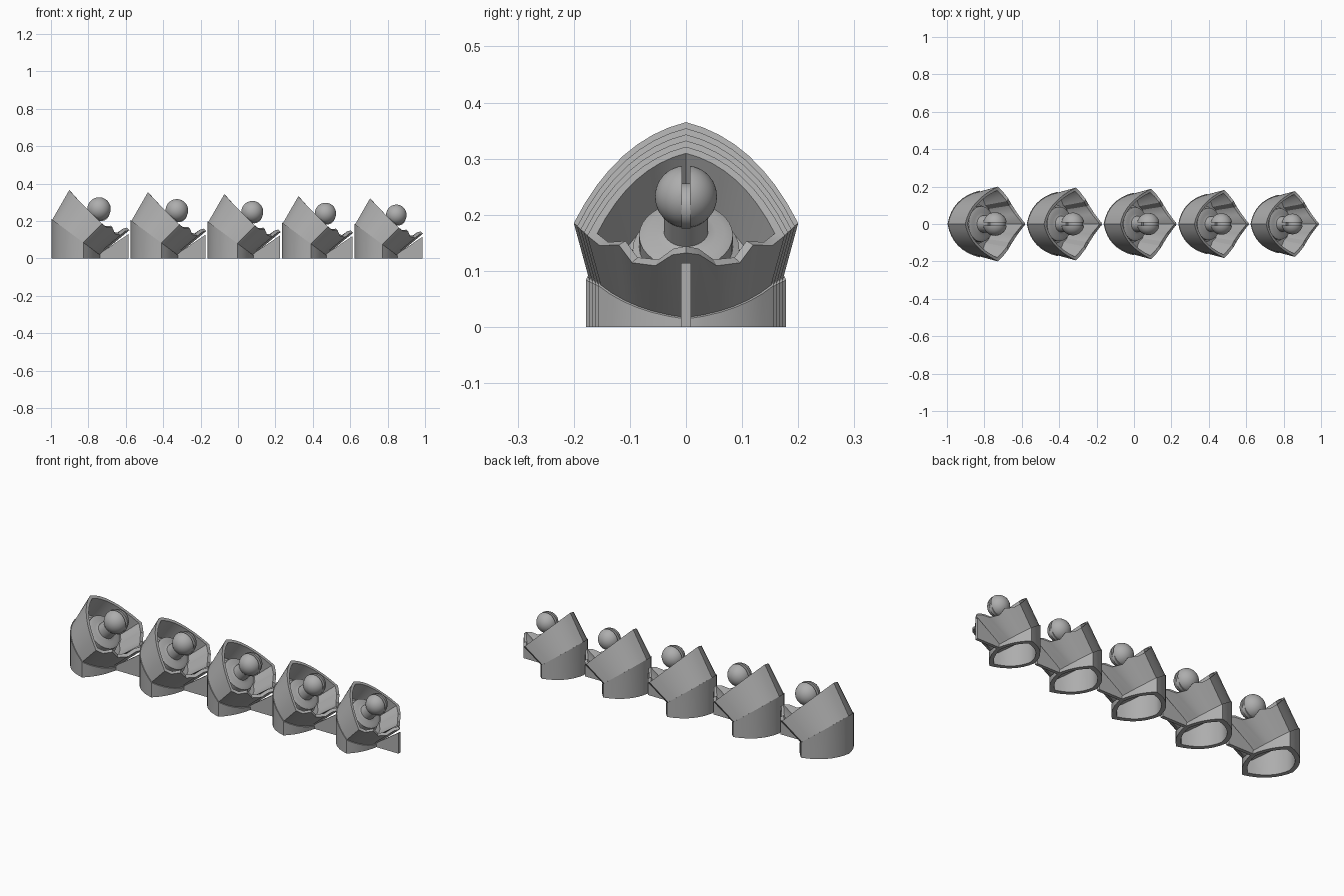
import bpy, bmesh, math
from mathutils import Vector, Matrix

if "Cube" in bpy.data.objects:
    bpy.data.objects.remove(bpy.data.objects["Cube"])

grey = bpy.data.materials.new("plain_grey")
grey.use_nodes = True
grey.diffuse_color = (0.42, 0.42, 0.42, 1)
grey.node_tree.nodes["Principled BSDF"].inputs["Base Color"].default_value = (0.42, 0.42, 0.42, 1)

AXIS = Vector((1, 0, 1)).normalized()      # tilt direction of cup, collar and knob
ORIGIN = Vector((0, 0, 0.005))
TILT = AXIS.to_track_quat('Z', 'Y').to_matrix().to_4x4()


def finish(bm, name, place):
    bmesh.ops.recalc_face_normals(bm, faces=bm.faces)
    bm.transform(place)
    mesh = bpy.data.meshes.new(name)
    bm.to_mesh(mesh)
    bm.free()
    obj = bpy.data.objects.new(name, mesh)
    bpy.context.collection.objects.link(obj)
    mesh.materials.append(grey)
    bpy.ops.object.select_all(action='DESELECT')
    obj.select_set(True)
    bpy.context.view_layer.objects.active = obj
    bpy.ops.object.shade_smooth_by_angle(angle=math.radians(28))


def arc(a, mid, b, n):
    """Points on a curve from a through mid to b, without the last one."""
    a, mid, b = Vector(a), Vector(mid), Vector(b)
    ctrl = mid * 2 - (a + b) / 2
    return [a * (1 - t) ** 2 + ctrl * 2 * t * (1 - t) + b * t * t
            for t in (i / n for i in range(n))]


def mirrored(half):
    """Close a half outline running from back to front by mirroring it in y."""
    return half + [Vector((p.x, -p.y, p.z)) for p in half[-2:0:-1]]


def loft(loops, cap_start, cap_end):
    bm = bmesh.new()
    rings = [[bm.verts.new(p) for p in loop] for loop in loops]
    for r, s in zip(rings, rings[1:]):
        for i in range(len(r)):
            j = (i + 1) % len(r)
            bm.faces.new((r[i], r[j], s[j], s[i]))
    if cap_start:
        bm.faces.new(rings[0])
    if cap_end:
        bm.faces.new(rings[-1])
    return bm


def radial(p, k, s=None):
    """Scale p about the tilted axis, optionally moving it to distance s along it."""
    d = (p - ORIGIN).dot(AXIS)
    foot = ORIGIN + AXIS * d
    return (foot if s is None else ORIGIN + AXIS * s) + (p - foot) * k


def cut(x):
    return 0.21 - 0.74 * x


# Shared outlines: four-cornered footprint, and rim with a notched front
N = 8
NOTCHED = [Vector(p) for p in (
    (0.27, 0.2, 0.185), (0.295, 0.175, 0.165), (0.325, 0.136, 0.166), (0.34, 0.109, 0.13),
    (0.37, 0.062, 0.124), (0.395, 0.028, 0.146), (0.416, 0, 0.15))]
RIM = mirrored(arc((0.095, 0, 0.365), (0.15, 0.112, 0.305), (0.27, 0.2, 0.185), N) + NOTCHED)
FRONT = len(NOTCHED) - 1
FOOT = mirrored(arc((0, 0, 0), (0.055, 0.115, 0), (0.17, 0.178, 0), N)
                + arc((0.17, 0.178, 0), (0.23, 0.1, 0), (0.262, 0, 0), FRONT)
                + [Vector((0.262, 0, 0))])
CENTRE = Vector((0.135, 0, 0))


def build_base(place):
    inner = [CENTRE + (p - CENTRE) * 0.82 for p in FOOT]
    top = [Vector((p.x, p.y, cut(p.x))) for p in FOOT]
    ceiling = [Vector((p.x, p.y, max(0.01, cut(p.x) - 0.03))) for p in inner]
    finish(loft([top, FOOT, inner, ceiling], True, True), "base", place)


def build_cup(place):
    bottom = []
    for p in FOOT:
        q = CENTRE + (p - CENTRE) * 0.97
        bottom.append(Vector((q.x, q.y, cut(q.x))))
    lip = [radial(p, 0.9) for p in RIM]
    floor = [radial(p, 0.74, 0.2) for p in RIM]
    finish(loft([bottom, RIM, lip, floor], True, True), "cup", place)


def build_fin(place):
    bm = bmesh.new()
    side = [(0.24, 0), (0.412, 0), (0.412, 0.13), (0.25, 0.02)]
    face = bm.faces.new([bm.verts.new((x, -0.01, z)) for x, z in side])
    new = bmesh.ops.extrude_face_region(bm, geom=[face])["geom"]
    bmesh.ops.translate(bm, vec=(0, 0.02, 0), verts=[v for v in new if isinstance(v, bmesh.types.BMVert)])
    finish(bm, "front_fin", place)


def build_collar(place):
    # Stepped collar and stem turned about the tilted axis
    profile = [(0.108, 0.19), (0.108, 0.215), (0.095, 0.222), (0.095, 0.255),
               (0.078, 0.262), (0.06, 0.262), (0.045, 0.268), (0.045, 0.35)]
    loops = [[ORIGIN + TILT @ Vector((r * math.cos(a), r * math.sin(a), h))
              for a in (math.tau * i / 32 for i in range(32))] for r, h in profile]
    finish(loft(loops, True, True), "collar_and_stem", place)


def build_knob(place):
    # Ball split by a narrow slot, with a tongue inside it
    ball = Matrix.Translation((0.254, 0, 0.264))
    for name, side in (("knob_left", 1), ("knob_right", -1)):
        bm = bmesh.new()
        bmesh.ops.create_uvsphere(bm, u_segments=32, v_segments=18, radius=0.063, matrix=ball @ TILT)
        cutres = bmesh.ops.bisect_plane(bm, geom=bm.verts[:] + bm.edges[:] + bm.faces[:],
                                        plane_co=(0, side * 0.008, 0), plane_no=(0, -side, 0),
                                        clear_outer=True)
        edges = [e for e in cutres["geom_cut"] if isinstance(e, bmesh.types.BMEdge)]
        bmesh.ops.contextual_create(bm, geom=edges)
        finish(bm, name, place)
    bm = bmesh.new()
    bmesh.ops.create_cone(bm, cap_ends=True, segments=28, radius1=0.046, radius2=0.046, depth=0.018,
                          matrix=Matrix.Translation((0.265, 0, 0.245)) @ Matrix.Rotation(math.pi / 2, 4, 'X'))
    finish(bm, "knob_tongue", place)


# Row of five, each a little smaller than the last
start = -0.997
for i in range(5):
    size = 1 - 0.03 * i
    place = Matrix.Translation((start, 0, 0)) @ Matrix.Scale(size, 4)
    for build in (build_base, build_cup, build_fin, build_collar, build_knob):
        build(place)
    start += 0.412 * size + 0.0115
